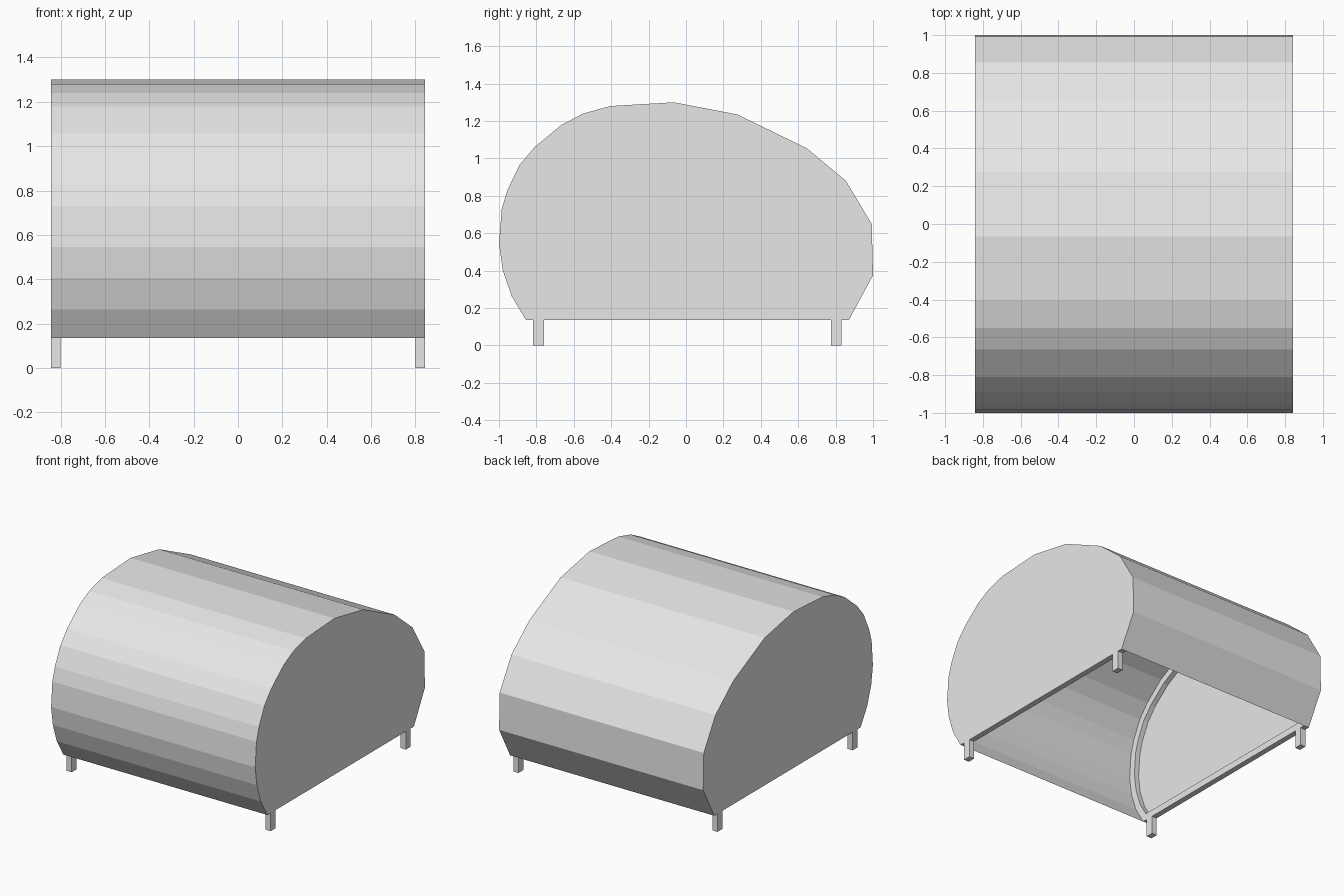
import bpy, bmesh
from mathutils import Vector

if "Cube" in bpy.data.objects:
    bpy.data.objects.remove(bpy.data.objects["Cube"])

HALF = 0.842      # half width of the hood
INNER = 0.80      # inner face of the end frames
DEPTH = 0.05      # frame depth measured inward from the skin

# Side profile (y, z): front bottom, over the top, to back bottom
PROFILE = [(-0.855, 0.135), (-0.933, 0.265), (-0.98, 0.405), (-1.0, 0.545),
           (-0.985, 0.73), (-0.955, 0.83), (-0.89, 0.965), (-0.81, 1.06),
           (-0.665, 1.18), (-0.55, 1.24), (-0.405, 1.28), (-0.065, 1.30),
           (0.275, 1.235), (0.645, 1.055), (0.855, 0.88), (0.993, 0.65),
           (1.0, 0.375), (0.87, 0.135)]

grey = bpy.data.materials.new("light grey")
grey.diffuse_color = (0.8, 0.8, 0.8, 1)
grey.use_nodes = True
grey.node_tree.nodes["Principled BSDF"].inputs["Base Color"].default_value = grey.diffuse_color


def finish(name, bm):
    mesh = bpy.data.meshes.new(name)
    bm.to_mesh(mesh)
    bm.free()
    mesh.materials.append(grey)
    obj = bpy.data.objects.new(name, mesh)
    bpy.context.collection.objects.link(obj)
    return obj


def row(bm, pts, x):
    return [bm.verts.new((x, y, z)) for y, z in pts]


def bridge(bm, a, b, closed=True):
    n = len(a)
    for i in range(n if closed else n - 1):
        j = (i + 1) % n
        bm.faces.new((a[i], a[j], b[j], b[i]))


def inset(pts, d):
    """Mitred inward offset of a clockwise closed outline."""
    out = []
    for i, p in enumerate(pts):
        p = Vector(p)
        e1 = (p - Vector(pts[i - 1])).normalized()
        e2 = (Vector(pts[(i + 1) % len(pts)]) - p).normalized()
        n1, n2 = Vector((e1.y, -e1.x)), Vector((e2.y, -e2.x))
        out.append(tuple(p + (n1 + n2) * (d / (1 + n1.dot(n2)))))
    return out


# Curved skin, open underneath
bm = bmesh.new()
bridge(bm, row(bm, PROFILE, -HALF), row(bm, PROFILE, HALF), closed=False)
finish("curved_skin", bm)

inner_profile = inset(PROFILE, DEPTH)
for side, sx in (("left", -1), ("right", 1)):
    # End panel with a rim frame on its inside
    bm = bmesh.new()
    outer = row(bm, PROFILE, sx * HALF)
    rim = row(bm, PROFILE, sx * INNER)
    lip = row(bm, inner_profile, sx * INNER)
    back = row(bm, inner_profile, sx * (HALF - 0.004))
    bm.faces.new(outer)
    bm.faces.new((outer[-1], outer[0], rim[0], rim[-1]))   # underside of bar
    bridge(bm, rim, lip)
    bridge(bm, lip, back)
    bm.faces.new(back)
    bmesh.ops.recalc_face_normals(bm, faces=bm.faces)
    finish(side + "_end_panel", bm)

    # Short square feet
    for end, y0, y1 in (("front", -0.817, -0.76), ("back", 0.775, 0.832)):
        bm = bmesh.new()
        bmesh.ops.create_cube(bm, size=1)
        for v in bm.verts:
            v.co = (sx * (HALF + INNER) / 2 + v.co.x * (HALF - INNER),
                    (y0 + y1) / 2 + v.co.y * (y1 - y0),
                    0.0675 + v.co.z * 0.135)
        finish(f"{end}_{side}_foot", bm)
